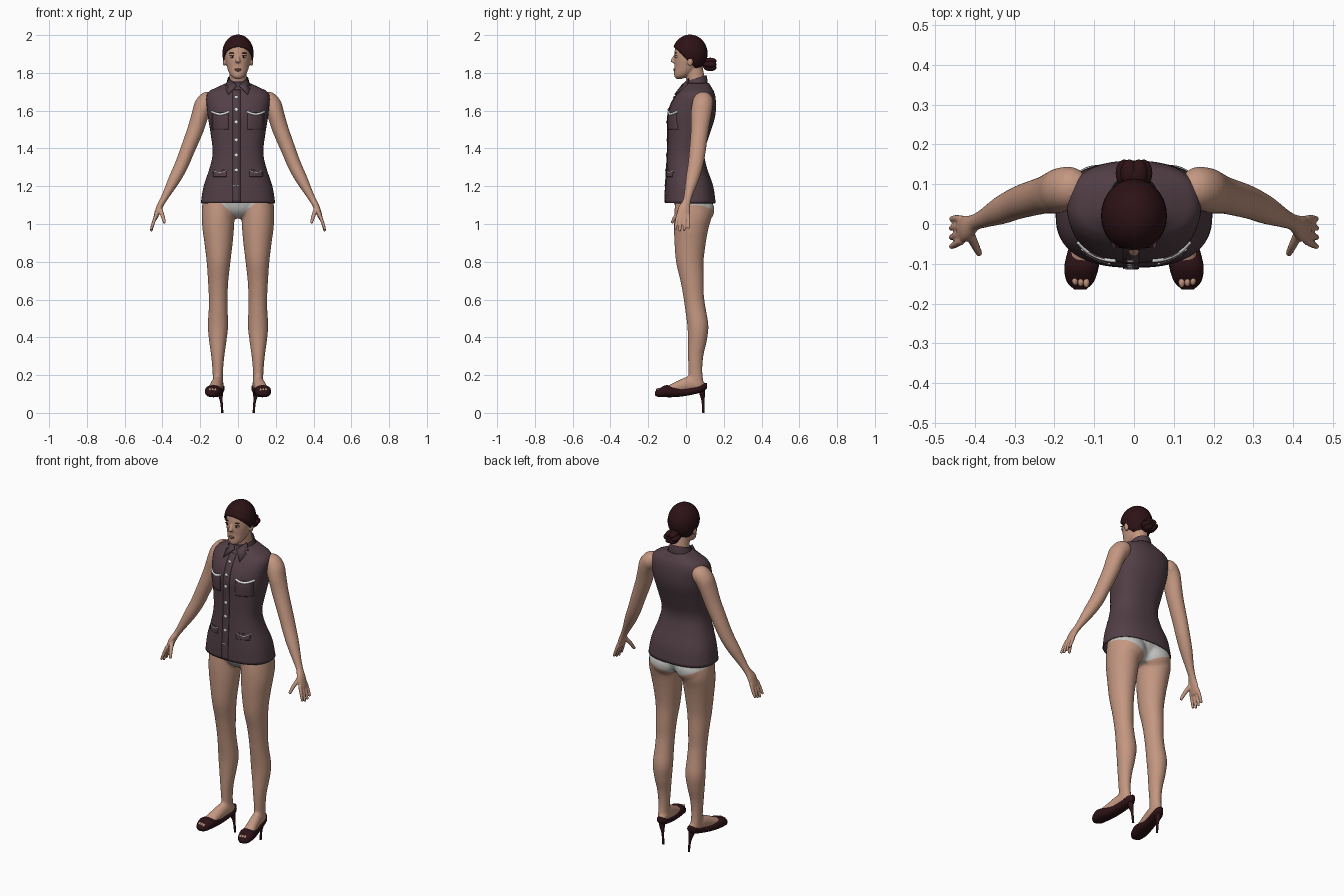
import bpy, bmesh, math
from mathutils import Vector, Matrix
from mathutils.bvhtree import BVHTree

cube = bpy.data.objects.get("Cube")
if cube:
    bpy.data.objects.remove(cube, do_unlink=True)

X, Y, Z = Vector((1, 0, 0)), Vector((0, 1, 0)), Vector((0, 0, 1))


def material(name, *rgb):
    mat = bpy.data.materials.new(name)
    mat.use_nodes = True
    mat.diffuse_color = (*rgb, 1)
    mat.node_tree.nodes["Principled BSDF"].inputs["Base Color"].default_value = (*rgb, 1)
    return mat


skin = material("skin", .55, .31, .22)
cloth = material("plum cloth", .085, .05, .062)
dark = material("dark maroon", .026, .006, .008)
linen = material("pale grey linen", .55, .55, .53)
trim = material("white trim", .8, .8, .78)
lip = material("muted lip", .36, .15, .12)


def finish(name, bm, mat):
    bmesh.ops.recalc_face_normals(bm, faces=bm.faces)
    mesh = bpy.data.meshes.new(name)
    bm.to_mesh(mesh)
    bm.free()
    mesh.shade_smooth()
    mesh.materials.append(mat)
    obj = bpy.data.objects.new(name, mesh)
    bpy.context.collection.objects.link(obj)
    return obj


def spline(rows, steps):
    """Smooth interpolation through rows of equal length."""
    rows = [Vector(r) for r in rows]
    out = []
    for i in range(len(rows) - 1):
        a, b = rows[max(i - 1, 0)], rows[i]
        c, d = rows[i + 1], rows[min(i + 2, len(rows) - 1)]
        for k in range(steps):
            t = k / steps
            out.append(b + (c - a) * t / 2 + (a * 2 - b * 5 + c * 4 - d) * t * t / 2
                       + (b * 3 - a - c * 3 + d) * t ** 3 / 2)
    return out + [rows[-1]]


def tube(name, rows, mat, axis=None, ref=Y, n=28, steps=4, power=1, caps=True, side=1):
    """Loft of ellipses; a row is x, y, z, radius across, radius along ref."""
    rows = spline([(r[0] * side, *r[1:]) for r in rows], steps)
    bm, rings = bmesh.new(), []
    for i, row in enumerate(rows):
        ahead = Vector(rows[min(i + 1, len(rows) - 1)][:3]) - Vector(rows[max(i - 1, 0)][:3])
        t = (axis or ahead).normalized()
        v = (ref - t * ref.dot(t)).normalized()
        u = v.cross(t)
        ring = []
        for k in range(n):
            a = math.tau * k / n
            c, s = (math.copysign(abs(f) ** power, f) for f in (math.cos(a), math.sin(a)))
            ring.append(bm.verts.new(Vector(row[:3]) + u * c * row[3] + v * s * row[4]))
        rings.append(ring)
    for low, high in zip(rings, rings[1:]):
        for k in range(n):
            m = (k + 1) % n
            bm.faces.new((low[k], low[m], high[m], high[k]))
    if caps:
        bm.faces.new(rings[0])
        bm.faces.new(rings[-1])
    return finish(name, bm, mat)


def blob(name, loc, radii, mat):
    bm = bmesh.new()
    shape = Matrix.Translation(loc) @ Matrix.Diagonal((*radii, 1))
    bmesh.ops.create_uvsphere(bm, u_segments=28, v_segments=18, radius=1, matrix=shape)
    return finish(name, bm, mat)


def fuse(name, parts, voxel, mat):
    """Blend overlapping solids into one smooth skin."""
    bm = bmesh.new()
    for part in parts:
        bm.from_mesh(part.data)
        bpy.data.objects.remove(part, do_unlink=True)
    obj = finish(name, bm, mat)
    mod = obj.modifiers.new("blend", "REMESH")
    mod.mode, mod.voxel_size = "VOXEL", voxel
    mod = obj.modifiers.new("relax", "SMOOTH")
    mod.factor, mod.iterations = .5, 4
    graph = bpy.context.evaluated_depsgraph_get()
    mesh = bpy.data.meshes.new_from_object(obj.evaluated_get(graph))
    obj.modifiers.clear()
    obj.data = mesh
    mesh.materials.clear()
    mesh.materials.append(mat)
    mesh.shade_smooth()
    return obj


def thicken(obj, depth):
    mod = obj.modifiers.new("thickness", "SOLIDIFY")
    mod.thickness, mod.offset = depth, 0
    return obj


# Hips, legs and feet
parts = [tube("hips", [(0, .04, 1.03, .04, .05), (0, .035, 1.07, .12, .085),
                       (0, .035, 1.13, .175, .1), (0, .03, 1.2, .165, .1)], skin, axis=Z)]
for s in (-1, 1):
    parts.append(blob("buttock", (s * .085, .075, 1.075), (.088, .075, .075), skin))
    parts.append(tube("leg", [
        (.1, .035, 1.13, .088, .09), (.105, .037, 1.05, .087, .1), (.105, .028, .98, .084, .092),
        (.103, .022, .9, .075, .083), (.103, .02, .8, .063, .073), (.105, .032, .7, .054, .062),
        (.105, .04, .62, .05, .055), (.105, .05, .55, .05, .055), (.106, .063, .46, .054, .056),
        (.107, .06, .38, .046, .05), (.107, .051, .3, .035, .041), (.107, .05, .22, .028, .037),
        (.106, .055, .14, .027, .04)], skin, axis=Z, side=s))
    parts.append(tube("foot", [
        (.133, -.14, .112, .025, .012), (.128, -.09, .122, .035, .025), (.118, -.035, .138, .032, .037),
        (.109, .02, .152, .03, .042), (.102, .075, .145, .027, .03), (.1, .1, .14, .015, .02)],
        skin, axis=Y, ref=Z, side=s))
body = fuse("legs_and_hips", parts, .008, skin)

# Briefs: cut along leg lines, then coloured above them
bm = bmesh.new()
bm.from_mesh(body.data)
body.data.materials.append(linen)


def leg_line(y):
    return (.9, 1.03) if y < .03 else (.4, 1.025)


for s in (-1, 1):
    for y in (0, 1):
        slope, base = leg_line(y)
        faces = [f for f in bm.faces if f.calc_center_median().x * s > 0
                 and leg_line(f.calc_center_median().y)[0] == slope]
        edges = {e for f in faces for e in f.edges}
        verts = {v for f in faces for v in f.verts}
        bmesh.ops.bisect_plane(bm, geom=[*faces, *edges, *verts], plane_co=(0, 0, base),
                               plane_no=(-s * slope, 0, 1))
for f in bm.faces:
    c = f.calc_center_median()
    slope, base = leg_line(c.y)
    f.material_index = int(c.z > base + slope * abs(c.x))
    f.smooth = True
bm.to_mesh(body.data)
bm.free()

# Arms with hands
for s, label in ((-1, "right"), (1, "left")):
    parts = [tube("arm", [
        (.12, .092, 1.675, .02, .025), (.15, .092, 1.66, .046, .05), (.18, .087, 1.63, .05, .055),
        (.2, .08, 1.58, .045, .054), (.225, .073, 1.5, .043, .047), (.272, .06, 1.38, .038, .043),
        (.3, .05, 1.31, .036, .04), (.335, .034, 1.24, .032, .035), (.375, .015, 1.165, .022, .024),
        (.4, .004, 1.12, .017, .021), (.42, -.01, 1.08, .016, .032), (.438, -.015, 1.03, .011, .034)],
        skin, side=s)]
    for k in range(4):
        y = .012 - k * .018
        drop = (.01, 0, -.004, .006)[k]
        parts.append(tube("finger", [(.432, y, 1.05, .01, .01), (.447, y * 1.2, 1.01, .009, .009),
                                     (.46, y * 1.3 - .003, .965 + drop, .007, .007)],
                          skin, n=12, side=s))
    parts.append(tube("thumb", [(.415, -.02, 1.085, .013, .013), (.4, -.052, 1.045, .011, .011),
                                (.388, -.076, 1.005, .008, .008)], skin, n=12, side=s))
    fuse(label + "_arm", parts, .004, skin)

# Head and neck
parts = [
    tube("skull", [(0, -.037, 1.768, .012, .014), (0, -.026, 1.78, .033, .035), (0, -.01, 1.8, .047, .053),
                   (0, .005, 1.83, .058, .066), (0, .014, 1.87, .067, .077), (0, .02, 1.91, .07, .081),
                   (0, .022, 1.95, .064, .074), (0, .024, 1.98, .04, .05)], skin, axis=Z),
    tube("neck", [(0, .06, 1.68, .06, .055), (0, .056, 1.74, .049, .05),
                  (0, .046, 1.79, .046, .05), (0, .035, 1.85, .045, .05)], skin, axis=Z),
    tube("nose", [(0, -.052, 1.9, .007, .008), (0, -.066, 1.876, .009, .01),
                  (0, -.071, 1.861, .013, .011), (0, -.058, 1.852, .012, .008)], skin, axis=Z, n=16)]
for s in (-1, 1):
    parts.append(blob("ear", (s * .071, .022, 1.862), (.01, .016, .026), skin))
fuse("head", parts, .004, skin)
blob("upper_lip", (0, -.06, 1.82), (.018, .008, .004), lip)
blob("lower_lip", (0, -.059, 1.813), (.015, .008, .005), lip)
for s, label in ((-1, "right"), (1, "left")):
    blob(label + "_eye", (s * .03, -.05, 1.884), (.013, .009, .006), trim)
    blob(label + "_iris", (s * .03, -.056, 1.884), (.005, .005, .005), dark)
    blob(label + "_lashes", (s * .031, -.053, 1.89), (.015, .007, .002), dark)
    blob(label + "_brow", (s * .032, -.054, 1.905), (.017, .006, .002), dark)

# Hair cap trimmed along the hairline, and a rolled bun
hair = blob("hair", (0, .021, 1.903), (.08, .09, .097), dark)
bm = bmesh.new()
bm.from_mesh(hair.data)
bmesh.ops.bisect_plane(bm, geom=[*bm.verts, *bm.edges, *bm.faces], plane_co=(0, 0, 1.875),
                       plane_no=(0, 1, 1), clear_inner=True)
bm.to_mesh(hair.data)
bm.free()
thicken(hair, .006)
blob("bun", (0, .122, 1.845), (.036, .035, .034), dark)
for k in range(6):
    a = math.tau * k / 6
    blob("bun_roll", (.024 * math.cos(a), .128, 1.845 + .02 * math.sin(a)), (.022, .034, .018), dark)

# Sleeveless shirt
shirt_profile = [  # height, front, back, half width
    (1.11, -.108, .155, .195), (1.2, -.106, .142, .18), (1.3, -.1, .108, .147), (1.38, -.096, .096, .132),
    (1.48, -.094, .125, .143), (1.56, -.095, .15, .156), (1.62, -.083, .157, .163),
    (1.67, -.058, .154, .166), (1.7, -.036, .146, .152), (1.72, -.018, .135, .115), (1.745, -.004, .12, .06)]
shirt = tube("shirt", [(0, (f + b) / 2, z, w, (b - f) / 2) for z, f, b, w in shirt_profile],
             cloth, axis=Z, n=64, power=.82, caps=False)
bm = bmesh.new()
bm.from_mesh(shirt.data)
tree = BVHTree.FromBMesh(bm)
bm.free()
thicken(shirt, .004)


def on_shirt(x, z, lift=.004):
    hit = tree.ray_cast(Vector((x, -1, z)), Y)[0]
    return Vector((x, hit.y - lift, z))


def patch(name, x0, x1, z0, z1, rows=12, cols=6):
    """Cloth plate lying on the shirt front."""
    bm = bmesh.new()
    grid = [[bm.verts.new(on_shirt(x0 + (x1 - x0) * i / cols, z0 + (z1 - z0) * j / rows))
             for i in range(cols + 1)] for j in range(rows + 1)]
    for a, b in zip(grid, grid[1:]):
        for i in range(cols):
            bm.faces.new((a[i], a[i + 1], b[i + 1], b[i]))
    return thicken(finish(name, bm, cloth), .004)


# Collar band and points
tube("collar", [(0, .055, 1.725, .066, .062), (0, .055, 1.75, .06, .06), (0, .054, 1.772, .055, .057)],
     cloth, axis=Vector((0, -.3, 1)), caps=False)
for s, label in ((-1, "right"), (1, "left")):
    bm = bmesh.new()
    corners = [(.006, -.024, 1.732), (.048, .015, 1.77), (.068, .002, 1.725), (.052, -.06, 1.685)]
    bm.faces.new([bm.verts.new((s * x, y, z)) for x, y, z in corners])
    thicken(finish(label + "_collar_point", bm, cloth), .006)

# Placket, buttons, pockets and their trim
patch("placket", -.028, .012, 1.115, 1.71, rows=40, cols=2)
for z in (1.67, 1.605, 1.54, 1.445, 1.365, 1.285):
    blob("button", on_shirt(-.009, z, .006), (.009, .004, .009), trim)
blob("buttonhole", on_shirt(-.012, 1.205, .006), (.014, .003, .003), trim)
for s, label in ((-1, "right"), (1, "left")):
    ends = sorted((s * .05, s * .135))
    patch(label + "_chest_pocket", *ends, 1.5, 1.59)
    patch(label + "_hip_flap", *sorted((s * .06, s * .13)), 1.25, 1.285)
    for part, start, end, z, r in (("chest", .047, .14, 1.595, .006), ("hip", .06, .132, 1.285, .003)):
        path = []
        for k in range(7):
            t = k / 6
            p = on_shirt(s * (start + (end - start) * t), z - .014 * math.sin(math.pi * t))
            path.append((*p, r, r))
        tube(label + "_" + part + "_trim", path, trim, ref=Z, n=10)

# Open-toed stiletto shoes
for s, label in ((-1, "right"), (1, "left")):
    sections = [(.135, -.165, .092, .112, .014), (.135, -.145, .084, .126, .034),
                (.132, -.11, .083, .146, .043), (.126, -.07, .083, .142, .041),
                (.117, -.02, .087, .13, .034), (.107, .04, .098, .138, .031),
                (.1, .085, .11, .155, .029), (.098, .11, .128, .158, .012)]
    tube(label + "_shoe", [(x, y, (a + b) / 2, w, (b - a) / 2) for x, y, a, b, w in sections],
         dark, axis=Y, ref=Z, power=.85, side=s)
    tube(label + "_heel", [(.098, .082, .135, .022, .02), (.095, .086, .1, .015, .015),
                           (.088, .09, .06, .007, .008), (.083, .092, 0, .006, .006)],
         dark, axis=Z, n=14, side=s)
    for k in range(3):
        blob(label + "_toe", (s * (.12 + k * .014), -.146 + k * .003, .122), (.008, .014, .009), skin)
